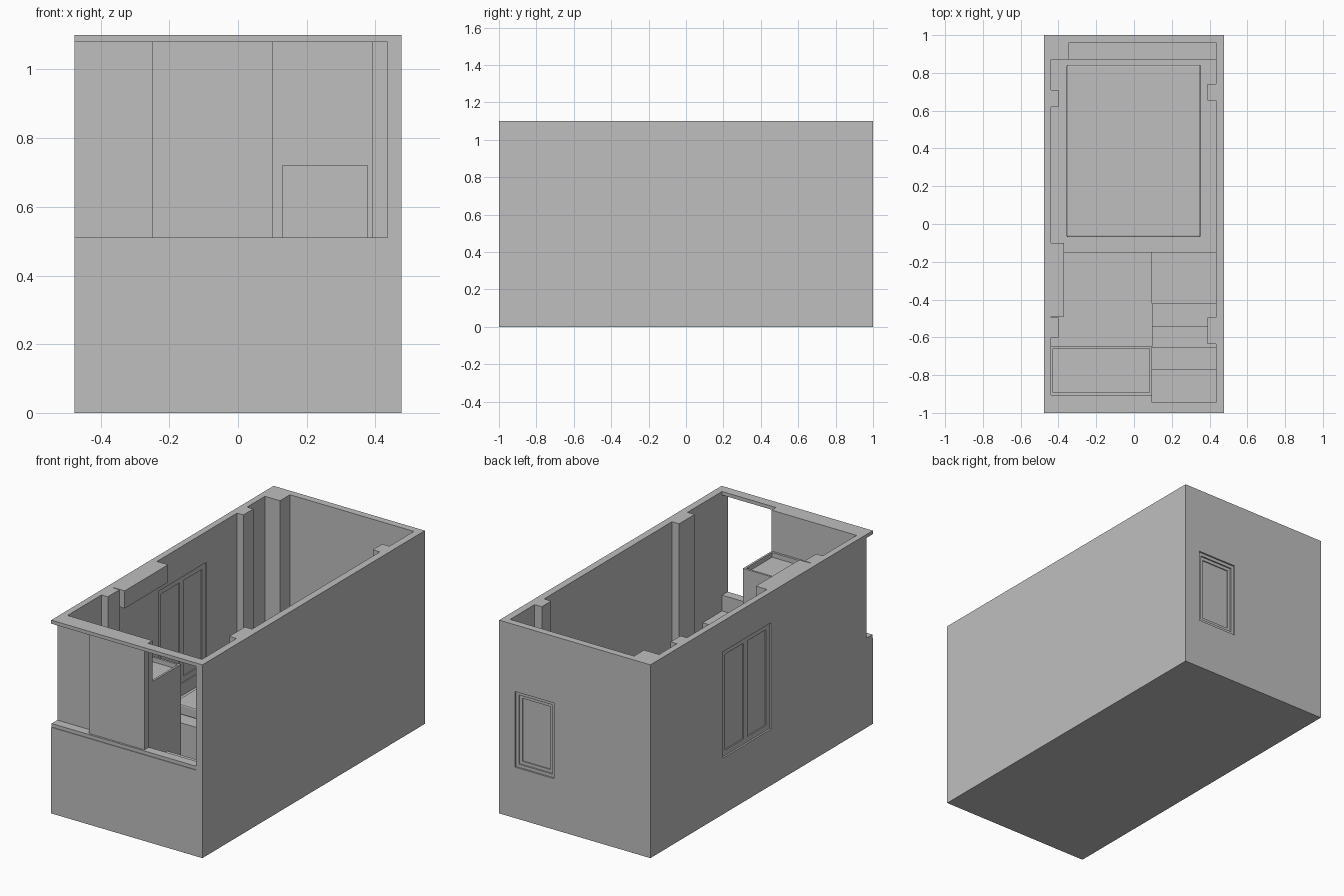
import bpy
import bmesh
from mathutils import Vector

cube = bpy.data.objects.get("Cube")
if cube:
    bpy.data.objects.remove(cube, do_unlink=True)

# One plain material for everything
GREY = (0.52, 0.52, 0.52, 1.0)
mat = bpy.data.materials.new("plain_grey")
mat.use_nodes = True
mat.diffuse_color = GREY
mat.node_tree.nodes["Principled BSDF"].inputs["Base Color"].default_value = GREY


def boxes(name, spans):
    """One object from axis-aligned boxes given as ((x0, x1), (y0, y1), (z0, z1))."""
    bm = bmesh.new()
    for span in spans:
        low = Vector([min(s) for s in span])
        size = Vector([max(s) for s in span]) - low
        for v in bmesh.ops.create_cube(bm, size=1)["verts"]:
            v.co = Vector([low[i] + (v.co[i] + 0.5) * size[i] for i in range(3)])
    mesh = bpy.data.meshes.new(name)
    bm.to_mesh(mesh)
    bm.free()
    mesh.materials.append(mat)
    obj = bpy.data.objects.new(name, mesh)
    bpy.context.scene.collection.objects.link(obj)
    return obj


def ring(name, axis, depth, outer, inner):
    """Rectangular border around an opening, lying across the given axis."""
    (u0, u1), (v0, v1) = outer
    (a0, a1), (b0, b1) = inner
    strips = [((u0, a0), (v0, v1)), ((a1, u1), (v0, v1)),
              ((a0, a1), (v0, b0)), ((a0, a1), (b1, v1))]
    spans = []
    for strip in strips:
        span = list(strip)
        span.insert(axis, depth)
        spans.append(span)
    return boxes(name, spans)


def inset(rect, d):
    return tuple((lo + d, hi - d) for lo, hi in rect)


W, L, H = 0.476, 1.0, 1.1          # half width, half length, height
LEFT, RIGHT = 0.435, -0.44         # inner wall faces
BACK, FRONT = 0.96, -0.945
SILL, LINTEL = 0.51, 1.08
DIVIDE = 0.095                     # edge between closed front and entrance

# Shell: floor and side walls
boxes("floor", [((-W, W), (-L, L), (0, 0.012))])
boxes("left_wall", [((LEFT, W), (-L, L), (0, H))])
side_window = ((-0.085, 0.345), (0.32, 0.925))
ring("right_wall", 0, (-W, RIGHT), ((FRONT, L), (0, H)), side_window)
back_window = ((0.13, 0.377), (0.29, 0.72))
ring("back_wall", 1, (BACK, L), ((RIGHT, LEFT), (0, H)), back_window)

# Front: low wall, sill, lintel, fixed wall and sliding panel
boxes("front_low_wall", [((-W, LEFT), (-L, FRONT), (0, 0.49))])
boxes("front_sill", [((-W, LEFT), (-L + 0.004, FRONT), (0.49, SILL))])
boxes("front_lintel", [((-W, LEFT), (-L, FRONT), (LINTEL, H))])
boxes("front_fixed_wall", [((-W, DIVIDE), (FRONT, -0.905), (0, H))])
boxes("front_sliding_panel", [((-0.25, DIVIDE + 0.005), (-0.985, FRONT), (SILL, LINTEL))])

# Side window: stepped frame, mullion and two panes
frame_inner = inset(side_window, 0.03)
ring("side_window_frame", 0, (-0.466, -0.446), side_window, frame_inner)
mid = sum(side_window[0]) / 2
boxes("side_window_mullion", [((-0.466, -0.446), (mid - 0.018, mid + 0.018), frame_inner[1])])
boxes("side_window_panes", [((-0.459, -0.453), *frame_inner)])

# Back window: stepped frame and pane
pane = inset(back_window, 0.036)
ring("back_window_outer_frame", 1, (0.968, 0.991), back_window, inset(back_window, 0.018))
ring("back_window_inner_frame", 1, (0.968, 0.983), inset(back_window, 0.018), pane)
boxes("back_window_pane", [((pane[0]), (0.972, 0.977), pane[1])])

# Full-height wall columns and the raised beam
boxes("right_columns", [((RIGHT, -0.4), (-0.6, -0.495), (0, H)),
                        ((RIGHT, -0.4), (0.62, 0.71), (0, H))])
boxes("left_columns", [((0.39, LEFT), (-0.635, -0.495), (0, H)),
                       ((0.39, LEFT), (0.655, 0.74), (0, H))])
boxes("corner_column", [((RIGHT, -0.345), (0.87, BACK), (0, H))])
boxes("wall_beam", [((RIGHT, -0.37), (-0.49, -0.1), (1.0, H))])

# Tall cabinet with a sunken top
cabinet = ((RIGHT, DIVIDE), (-0.905, -0.648))
boxes("cabinet_body", [(*cabinet, (0, 0.84))])
ring("cabinet_top_rim", 2, (0.84, 0.867), cabinet, inset(cabinet, 0.012))

# Stairs going down from the entrance
edges = [FRONT, -0.77, -0.655, -0.54, -0.42]
boxes("stairs", [((DIVIDE, LEFT), (edges[i], edges[i + 1]), (0, 0.42 - 0.1 * i))
                 for i in range(4)])

# Raised floor beside the stairs, sleeping platform, ledge and mattress
boxes("raised_floor", [((RIGHT, DIVIDE), (-0.648, -0.15), (0, 0.03))])
boxes("bed_platform", [((RIGHT, LEFT), (-0.15, 0.87), (0, 0.25))])
boxes("back_ledge", [((-0.345, LEFT), (0.87, BACK), (0, 0.27))])
mattress = boxes("mattress", [((-0.357, 0.353), (-0.07, 0.843), (0.25, 0.31))])
bevel = mattress.modifiers.new("soft_edge", "BEVEL")
bevel.width = 0.008
bevel.segments = 2
